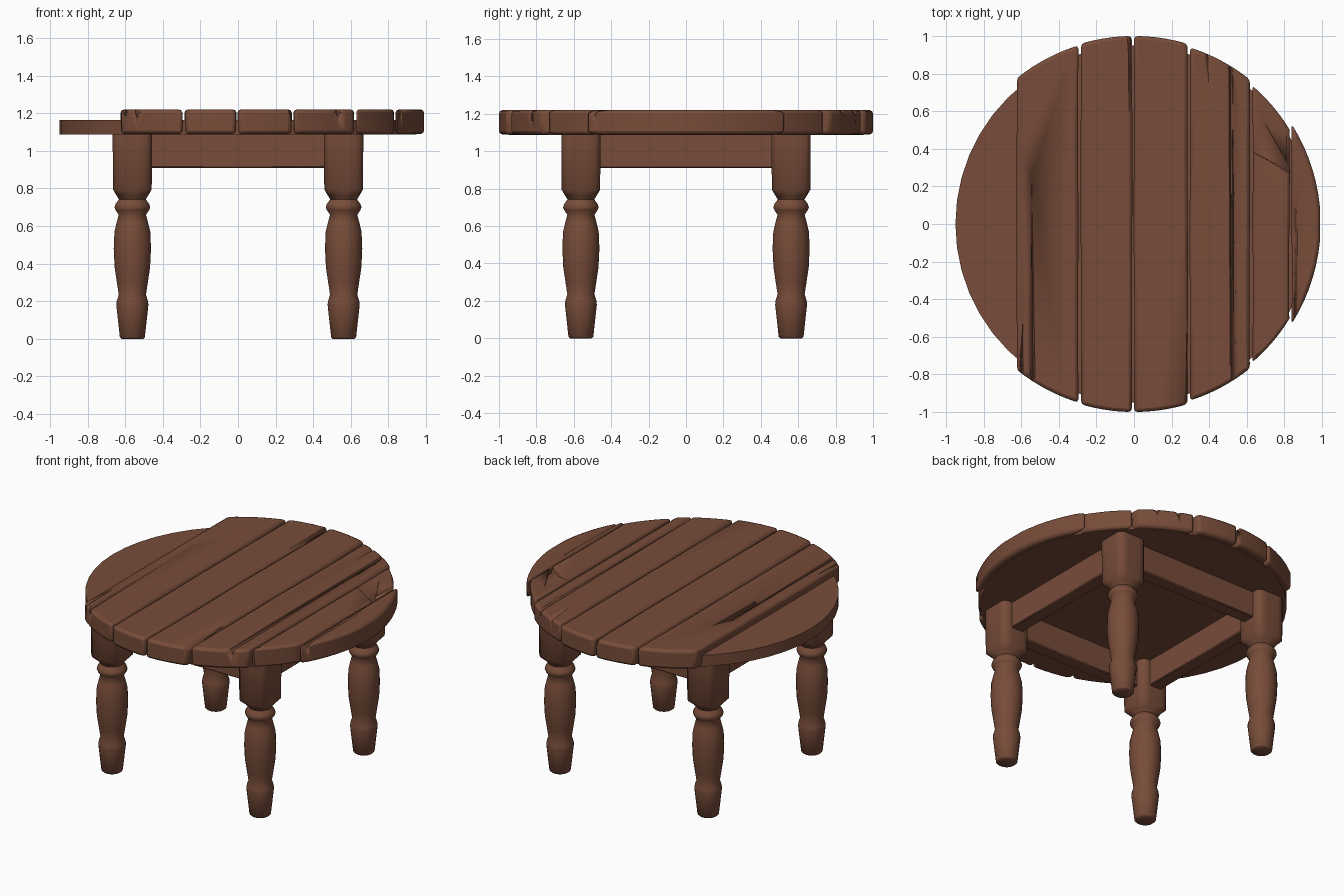
import bpy, bmesh, math, random

if "Cube" in bpy.data.objects:
    bpy.data.objects.remove(bpy.data.objects["Cube"])

random.seed(4)
wood = bpy.data.materials.new("brown wood")
wood.diffuse_color = (0.185, 0.072, 0.041, 1)
wood.use_nodes = True
wood.node_tree.nodes["Principled BSDF"].inputs["Base Color"].default_value = wood.diffuse_color


def finish(name, bm, angle=35):
    bmesh.ops.recalc_face_normals(bm, faces=bm.faces)
    me = bpy.data.meshes.new(name)
    bm.to_mesh(me)
    bm.free()
    ob = bpy.data.objects.new(name, me)
    bpy.context.collection.objects.link(ob)
    me.materials.append(wood)
    bpy.context.view_layer.objects.active = ob
    bpy.ops.object.select_all(action='DESELECT')
    ob.select_set(True)
    bpy.ops.object.shade_smooth_by_angle(angle=math.radians(angle))
    return ob


def prism(bm, pts, z0, z1):
    low = [bm.verts.new((x, y, z0)) for x, y in pts]
    top = [bm.verts.new((x, y, z1)) for x, y in pts]
    bm.faces.new(low)
    bm.faces.new(top)
    for i in range(len(pts)):
        j = (i + 1) % len(pts)
        bm.faces.new((low[i], low[j], top[j], top[i]))


def modify(ob, kind, **settings):
    m = ob.modifiers.new(kind, kind)
    for k, v in settings.items():
        setattr(m, k, v)
    bpy.context.view_layer.objects.active = ob
    bpy.ops.object.modifier_apply(modifier=m.name)


def carve(ob, corners):
    """Cut a four-cornered wedge out of a plank."""
    bm = bmesh.new()
    vs = [bm.verts.new(p) for p in corners]
    for i in range(4):
        bm.faces.new(vs[:i] + vs[i + 1:])
    cutter = finish("split_cutter", bm)
    cutter.hide_render = True
    modify(ob, 'BOOLEAN', operation='DIFFERENCE', object=cutter, solver='EXACT')
    bpy.data.objects.remove(cutter)


# splits in the top: plank, x, y at the open end, tip x, y, half width, depth
splits = [(2, -0.537, -0.90, -0.545, 0.30, 0.014, 0.045), (5, 0.515, 0.93, 0.512, -0.85, 0.013, 0.045),
          (5, 0.53, -0.92, 0.527, 0.85, 0.016, 0.045), (5, 0.39, 0.96, 0.40, 0.65, 0.026, 0.045),
          (2, -0.60, -0.86, -0.59, -0.50, 0.022, 0.045), (4, 0.281, -1.02, 0.283, -0.43, 0.02, 0.045),
          (1, -0.67, 0.80, -0.645, 0.30, 0.018, 0.03), (7, 0.86, -0.55, 0.87, 0.35, 0.014, 0.045),
          (0, -0.88, 0.55, -0.87, -0.35, 0.014, 0.045), (3, -0.02, 1.05, -0.013, 0.55, 0.02, 0.045)]

# planks of the round top: left, right, radius
planks = [(-0.995, -0.856, 0.998), (-0.842, -0.637, 0.982), (-0.622, -0.296, 0.995),
          (-0.282, -0.012, 1.0), (0.0, 0.284, 1.0), (0.298, 0.616, 0.985),
          (0.63, 0.826, 0.968), (0.838, 0.99, 0.993)]
for n, (a, b, r) in enumerate(planks):
    steps = 8
    end = []
    for i in range(steps + 1):
        t = i / steps
        if n in (0, 7):      # closer points on the steep outer arc
            t = t * t if n == 0 else 1 - (1 - t) ** 2
        x = a + (b - a) * t
        end.append((x, math.sqrt(max(r * r - x * x, 0.002))))
    jit = lambda: random.uniform(-0.004, 0.004)
    right = [(b + jit(), y * end[-1][1]) for y in (0.5, 0, -0.5)] if n != 7 else []
    left = [(a + jit(), y * end[0][1]) for y in (-0.5, 0, 0.5)] if n != 0 else []
    outline = end + right + [(x, -y) for x, y in reversed(end)] + left
    bm = bmesh.new()
    prism(bm, outline, 1.09, 1.22)
    ob = finish("top_plank_%d" % (n + 1), bm, 40)
    modify(ob, 'BEVEL', width=0.018, segments=2, limit_method='ANGLE', angle_limit=math.radians(50))
    for k, x, y, tx, ty, w, d in splits:
        if k == n:
            carve(ob, ((x - w, y, 1.226), (x + w, y, 1.226), (x, y, 1.22 - d), (tx, ty, 1.222)))
    if n == 6:               # broad chip in the surface
        carve(ob, ((0.60, 0.40, 1.223), (0.66, 0.60, 1.225), (0.86, 0.24, 1.225), (0.85, 0.27, 1.17)))

# solid backing that closes the gaps between the planks
bm = bmesh.new()
prism(bm, [(0.95 * math.cos(i * math.tau / 48), 0.95 * math.sin(i * math.tau / 48))
           for i in range(48)], 1.088, 1.165)
finish("top_backing", bm)

# turned leg: height, half width, squareness (1 = square block)
profile = [(0.0, 0.058, 0), (0.008, 0.067, 0), (0.18, 0.086, 0), (0.2, 0.084, 0), (0.235, 0.073, 0),
           (0.30, 0.083, 0), (0.38, 0.095, 0), (0.48, 0.1, 0), (0.57, 0.096, 0), (0.62, 0.084, 0),
           (0.66, 0.073, 0), (0.685, 0.09, 0), (0.70, 0.096, 0), (0.718, 0.09, 0), (0.742, 0.072, 0),
           (0.765, 0.086, 0.3), (0.795, 0.103, 1), (1.10, 0.105, 1)]
SIDES = 24


def leg(name, cx, cy):
    bm = bmesh.new()
    rings = []
    for z, r, sq in profile:
        ring = []
        for i in range(SIDES):
            t = (i + 0.5) * math.tau / SIDES
            c, s = math.cos(t), math.sin(t)
            k = r * (1 + sq * (1 / max(abs(c), abs(s)) - 1))
            ring.append(bm.verts.new((cx + k * c, cy + k * s, z)))
        rings.append(ring)
    for p, q in zip(rings, rings[1:]):
        for i in range(SIDES):
            j = (i + 1) % SIDES
            bm.faces.new((p[i], p[j], q[j], q[i]))
    bm.faces.new(rings[0])
    bm.faces.new(rings[-1])
    finish(name, bm, 50)


for sx, side in ((-1, "left"), (1, "right")):
    for sy, face in ((-1, "front"), (1, "back")):
        leg(face + "_" + side + "_leg", sx * 0.562, sy * 0.562)


# apron rails between the leg blocks
def rail(name, x, y, hx, hy):
    bm = bmesh.new()
    prism(bm, [(x - hx, y - hy), (x + hx, y - hy), (x + hx, y + hy), (x - hx, y + hy)], 0.91, 1.1)
    ob = finish(name, bm)
    modify(ob, 'BEVEL', width=0.006, segments=1)


for s, a, b in ((-1, "front", "left"), (1, "back", "right")):
    rail(a + "_rail", 0, s * 0.56, 0.48, 0.045)
    rail(b + "_rail", s * 0.56, 0, 0.045, 0.48)
